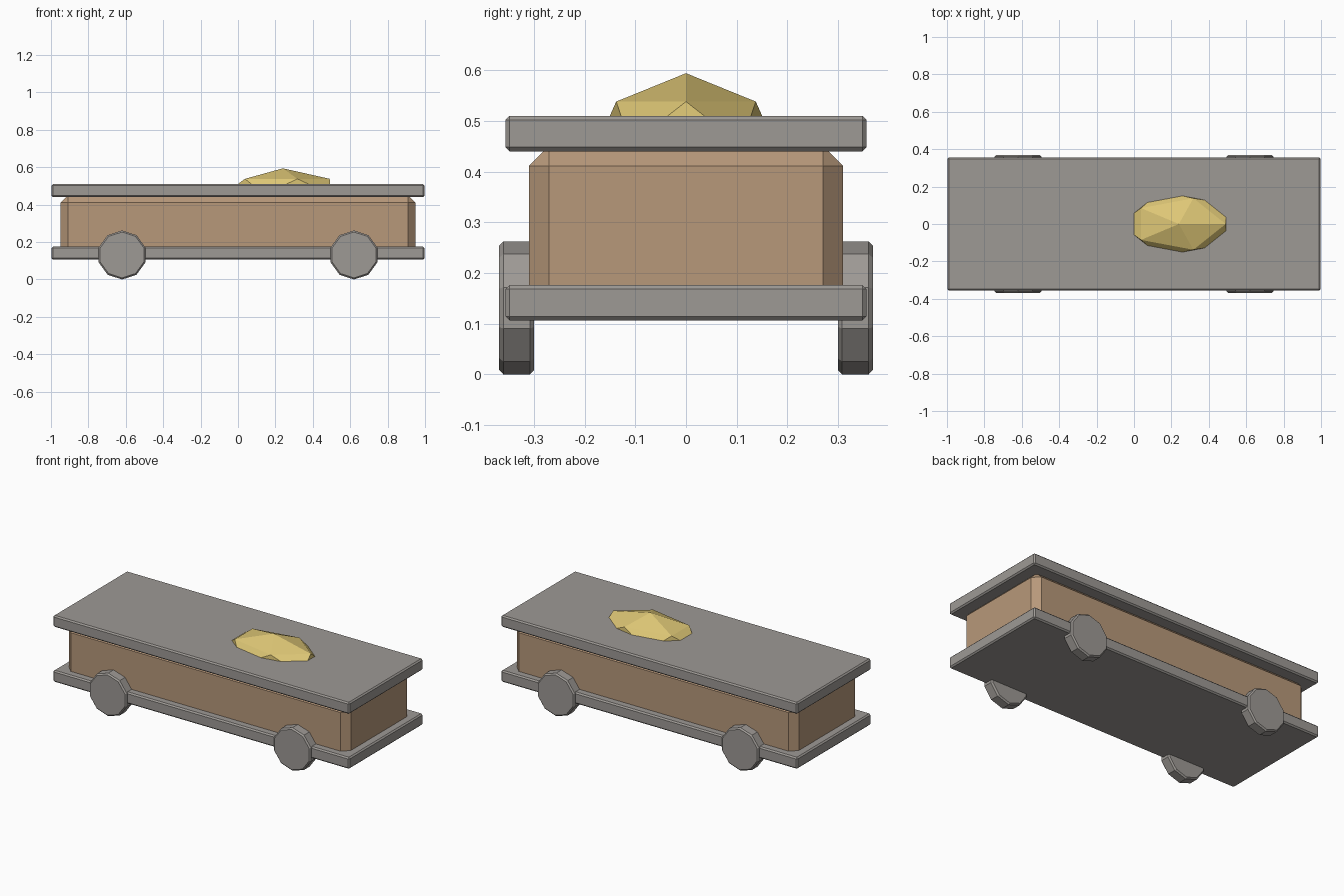
import bpy, bmesh
from math import cos, sin, pi
from mathutils import Matrix, Vector

cube = bpy.data.objects.get("Cube")
if cube:
    bpy.data.objects.remove(cube, do_unlink=True)


def material(name, rgb):
    mat = bpy.data.materials.new(name)
    mat.use_nodes = True
    mat.diffuse_color = (*rgb, 1)
    mat.node_tree.nodes["Principled BSDF"].inputs["Base Color"].default_value = (*rgb, 1)
    return mat


stone = material("grey stone", (0.34, 0.32, 0.30))
wood = material("light brown wood", (0.475, 0.315, 0.195))
gold = material("pale gold", (0.73, 0.57, 0.18))


def finish(name, bm, mat, bevel=0):
    bmesh.ops.recalc_face_normals(bm, faces=bm.faces)
    mesh = bpy.data.meshes.new(name)
    bm.to_mesh(mesh)
    bm.free()
    mesh.materials.append(mat)
    obj = bpy.data.objects.new(name, mesh)
    bpy.context.collection.objects.link(obj)
    if bevel:
        mod = obj.modifiers.new("chamfer", "BEVEL")
        mod.width = bevel
        mod.segments = 1
        mod.limit_method = "ANGLE"
        mod.angle_limit = 0.5
    return obj


def box(name, half_x, half_y, z0, z1, mat, bevel):
    bm = bmesh.new()
    bmesh.ops.create_cube(bm, size=1)
    bmesh.ops.scale(bm, vec=(2 * half_x, 2 * half_y, z1 - z0), verts=bm.verts)
    bmesh.ops.translate(bm, vec=(0, 0, (z0 + z1) / 2), verts=bm.verts)
    return finish(name, bm, mat, bevel)


# Two slabs with the chamfered body between them
box("bottom_slab", 0.997, 0.356, 0.106, 0.176, stone, 0.008)
box("body", 0.948, 0.31, 0.13, 0.451, wood, 0.04)
box("top_slab", 0.997, 0.356, 0.44, 0.51, stone, 0.008)

# Ten-sided wheels, one corner pointing up
for side_x, end in ((-1, "right"), (1, "left")):
    for side_y, face in ((-1, "front"), (1, "back")):
        bm = bmesh.new()
        bmesh.ops.create_cone(bm, cap_ends=True, segments=10, radius1=0.131,
                              radius2=0.131, depth=0.069)
        bmesh.ops.rotate(bm, matrix=Matrix.Rotation(pi / 2, 3, "X"), verts=bm.verts)
        bmesh.ops.translate(bm, vec=(side_x * 0.62, side_y * 0.334, 0.131), verts=bm.verts)
        wheel = finish(f"{face}_{end}_wheel", bm, stone, 0.008)
        wheel.modifiers["chamfer"].angle_limit = 1.0

# Faceted nugget set into the top slab: peak, upper ring, wider lower ring
bm = bmesh.new()
centre = Vector((0.24, 0, 0))


def ring(radius, z, turn):
    return [bm.verts.new(centre + Vector((0.28 * radius * cos(a), 0.162 * radius * sin(a), z)))
            for a in (2 * pi * (i + turn) / 5 for i in range(5))]


peak = bm.verts.new(centre + Vector((0, 0, 0.594)))
upper = ring(0.894, 0.538, 0)
lower = ring(1.14, 0.453, 0.5)
for i in range(5):
    j = (i + 1) % 5
    bm.faces.new((peak, upper[i], upper[j]))
    bm.faces.new((upper[i], lower[i], upper[j]))
    bm.faces.new((upper[j], lower[i], lower[j]))
bm.faces.new(lower)
finish("gold_nugget", bm, gold)
